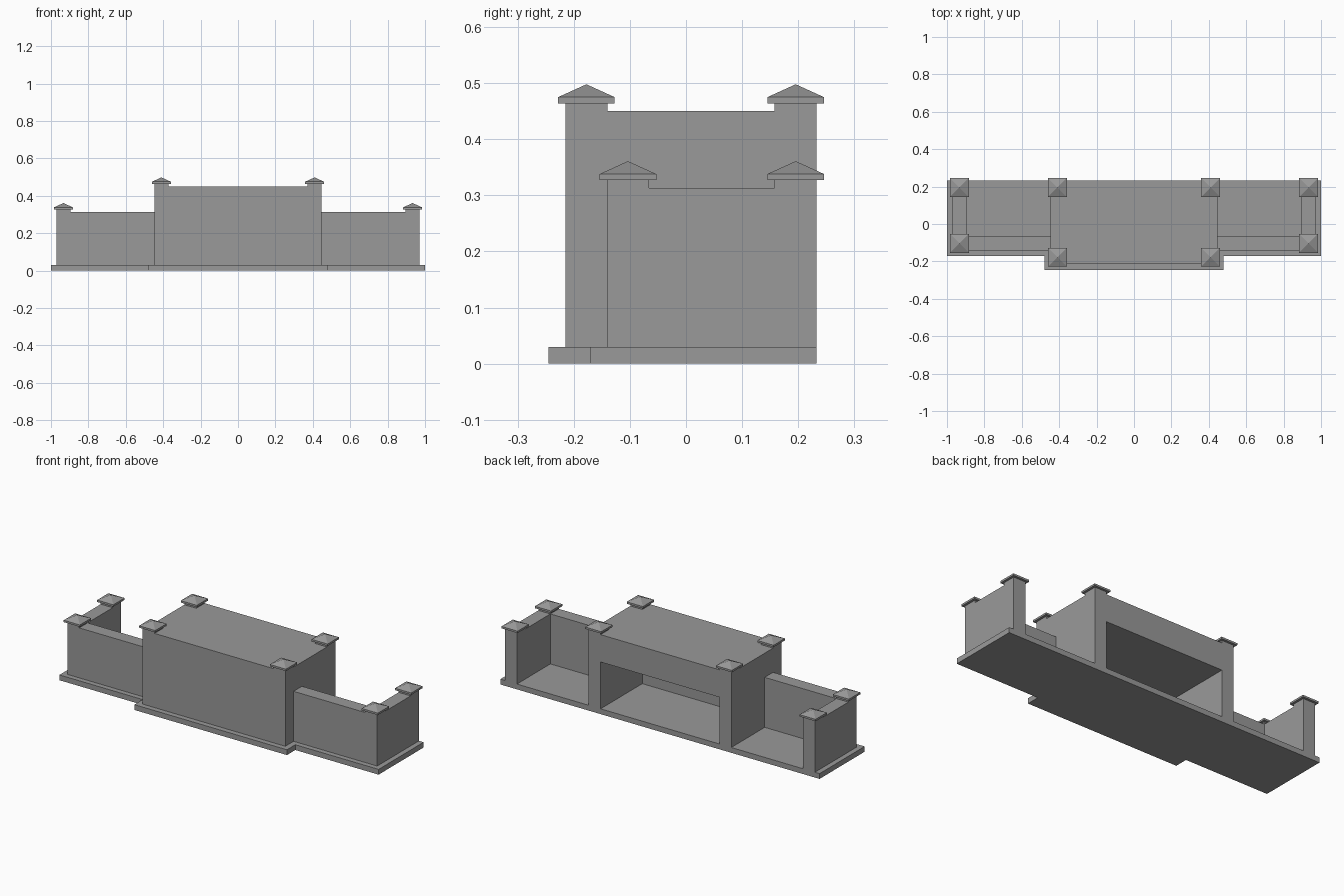
import bpy
import bmesh

default = bpy.data.objects.get("Cube")
if default:
    bpy.data.objects.remove(default, do_unlink=True)

# Single stone colour
stone = bpy.data.materials.new("grey stone")
stone.use_nodes = True
GREY = (0.32, 0.32, 0.32, 1)
stone.diffuse_color = GREY
stone.node_tree.nodes["Principled BSDF"].inputs["Base Color"].default_value = GREY


def prism(name, outline, z0, z1, apex=None):
    """Extrude a plan outline from z0 to z1, closed flat or by a point at apex."""
    bm = bmesh.new()
    low = [bm.verts.new((x, y, z0)) for x, y in outline]
    high = [bm.verts.new((x, y, z1)) for x, y in outline]
    n = len(outline)
    tip = None
    if apex is not None:
        cx = sum(p[0] for p in outline) / n
        cy = sum(p[1] for p in outline) / n
        tip = bm.verts.new((cx, cy, apex))
    bm.faces.new(low)
    if tip is None:
        bm.faces.new(high)
    for i in range(n):
        j = (i + 1) % n
        bm.faces.new((low[i], low[j], high[j], high[i]))
        if tip is not None:
            bm.faces.new((high[i], high[j], tip))
    bmesh.ops.recalc_face_normals(bm, faces=bm.faces)
    mesh = bpy.data.meshes.new(name)
    bm.to_mesh(mesh)
    bm.free()
    mesh.materials.append(stone)
    obj = bpy.data.objects.new(name, mesh)
    bpy.context.collection.objects.link(obj)
    return obj


def rect(x0, x1, y0, y1):
    return [(x0, y0), (x1, y0), (x1, y1), (x0, y1)]


BACK = 0.233          # shared rear plane
WALL = 0.075          # wall and post thickness
FLOOR = 0.03          # top of the plinth
HALL_X, HALL_Y = 0.447, -0.215
WING_X, WING_Y = 0.971, -0.141
HALL_TOP, WING_TOP = 0.45, 0.313
LINTEL = 0.295


def post(name, x, y, z):
    """Short post stub rising above a wall, with a pyramid cap."""
    h, c = WALL / 2, 0.0505
    prism(name + "_post", rect(x - h, x + h, y - h, y + h), z, z + 0.014)
    prism(name + "_cap", rect(x - c, x + c, y - c, y + c),
          z + 0.014, z + 0.025, z + 0.048)


# Stepped plinth
half = [(0.478, -0.245), (0.478, -0.17), (1.0, -0.17), (1.0, BACK)]
prism("plinth", half + [(-x, y) for x, y in reversed(half)], 0, FLOOR)

# Central hall: three walls open at the back, then a thick roof
inner = HALL_X - WALL
half = [(HALL_X, HALL_Y), (HALL_X, BACK), (inner, BACK), (inner, HALL_Y + WALL)]
prism("hall_walls", half + [(-x, y) for x, y in reversed(half)], FLOOR, LINTEL)
prism("hall_roof", rect(-HALL_X, HALL_X, HALL_Y, BACK), LINTEL, HALL_TOP)

# Mirrored wings and posts
for side, s in (("left", 1), ("right", -1)):
    inner = WING_X - WALL
    plan = [(HALL_X, WING_Y), (WING_X, WING_Y), (WING_X, BACK),
            (inner, BACK), (inner, WING_Y + WALL), (HALL_X, WING_Y + WALL)]
    prism(side + "_wing_wall", [(s * x, y) for x, y in plan], FLOOR, WING_TOP)
    for part, x_out, y_front, top in (("hall", HALL_X, HALL_Y, HALL_TOP),
                                      ("wing", WING_X, WING_Y, WING_TOP)):
        x = s * (x_out - WALL / 2)
        post(f"{side}_{part}_front", x, y_front + WALL / 2, top)
        post(f"{side}_{part}_back", x, BACK - WALL / 2, top)
